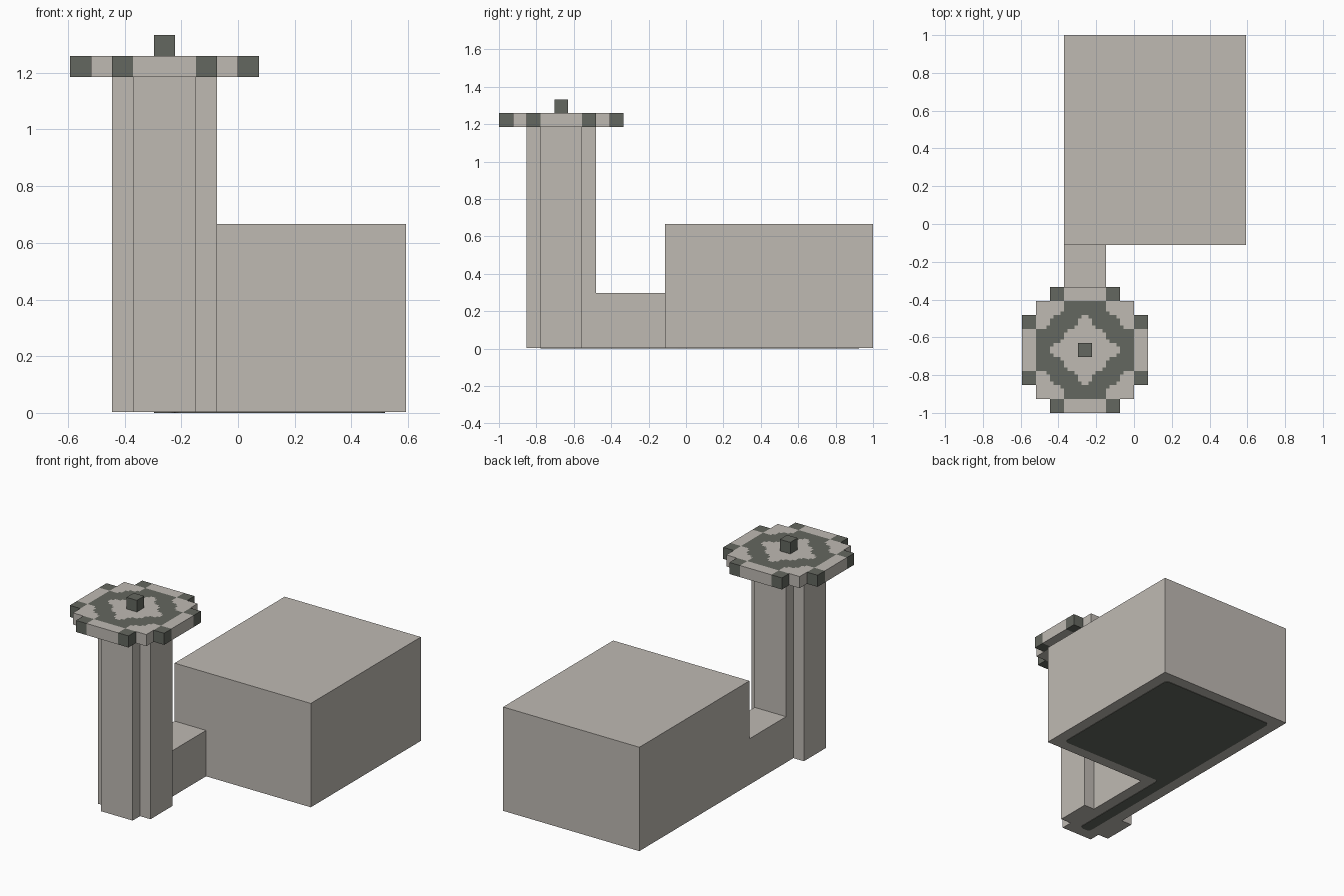
import bpy
import bmesh
from math import floor
from mathutils import Vector

if "Cube" in bpy.data.objects:
    bpy.data.objects.remove(bpy.data.objects["Cube"], do_unlink=True)

U = 2 / 27          # one building block
BASE = 0.003        # walls start just above the floor panel
SUB = 4             # paint steps per block on the tower cap


def make_material(name, rgb):
    mat = bpy.data.materials.new(name)
    mat.use_nodes = True
    color = (*rgb, 1)
    mat.diffuse_color = color
    mat.node_tree.nodes["Principled BSDF"].inputs["Base Color"].default_value = color
    return mat


stone = make_material("pale stone", (0.52, 0.49, 0.45))
slate = make_material("dark slate", (0.127, 0.136, 0.115))


def finish(name, bm, mats):
    bmesh.ops.recalc_face_normals(bm, faces=bm.faces[:])
    mesh = bpy.data.meshes.new(name)
    bm.to_mesh(mesh)
    bm.free()
    for mat in mats:
        mesh.materials.append(mat)
    obj = bpy.data.objects.new(name, mesh)
    bpy.context.collection.objects.link(obj)
    return obj


def raise_faces(bm, height):
    out = bmesh.ops.extrude_face_region(bm, geom=bm.faces[:])
    verts = [g for g in out["geom"] if isinstance(g, bmesh.types.BMVert)]
    bmesh.ops.translate(bm, verts=verts, vec=(0, 0, height))


def prism(name, outline, z0, z1, mat, rounding=0):
    """Extrude an outline given in blocks between two heights."""
    bm = bmesh.new()
    bm.faces.new([bm.verts.new((x * U, y * U, z0)) for x, y in outline])
    if rounding:
        bmesh.ops.bevel(bm, geom=bm.verts[:], offset=rounding, segments=3,
                        profile=0.5, affect='VERTICES')
    raise_faces(bm, z1 - z0)
    return finish(name, bm, [mat])


def rect(x0, x1, y0, y1):
    return [(x0, y0), (x1, y0), (x1, y1), (x0, y1)]


# Main hall and the low passage leading to the tower
prism("main_hall", rect(-5, 8, -1.5, 13.5), BASE, 9 * U, stone)
prism("passage", rect(-5, -2, -6.5, -1.5), BASE, 4 * U, stone)

# Tower shaft: square with notched corners
CX, CY = -3.5, -9
quarter = [(2.5, -1.5), (2.5, 1.5), (1.5, 1.5)]
shaft = []
for turn in range(4):
    for x, y in quarter:
        for _ in range(turn):
            x, y = -y, x
        shaft.append((CX + x, CY + y))
prism("tower_shaft", shaft, BASE, 16 * U, stone)

# Dark floor panel following the inside of hall and passage
floor_outline = [(-4, -10.5), (-3, -10.5), (-3, -0.5), (7, -0.5), (7, 12.5), (-4, 12.5)]
prism("floor_panel", floor_outline, 0, 0.004, slate, rounding=0.025)


# Tower cap pattern: cells counted from the centre, symmetric in all quarters
RING = {(0, 3), (1, 3), (1, 2), (2, 2)}
STUDS = {(2, 4)}


def cell_dark(i, j):
    key = tuple(sorted((abs(i), abs(j))))
    return key in RING or key in STUDS


def in_cap(i, j):
    return abs(i) + abs(j) <= 6


def paint_dark(x, y):
    """Dark or pale at a point, with softened corners inside the rim."""
    i, j = floor(x + 0.5), floor(y + 0.5)
    if max(abs(i), abs(j)) >= 4:
        return cell_dark(i, j)
    a, b = floor(x), floor(y)
    u, v = x - a, y - b
    low = cell_dark(a, b) * (1 - u) + cell_dark(a + 1, b) * u
    high = cell_dark(a, b + 1) * (1 - u) + cell_dark(a + 1, b + 1) * u
    return low * (1 - v) + high * v > 0.5


# Tower cap: stepped disc with painted ring and rim studs
bm = bmesh.new()
bmesh.ops.create_grid(bm, x_segments=9 * SUB, y_segments=9 * SUB, size=4.5)
outside = []
for face in bm.faces:
    c = face.calc_center_median()
    if not in_cap(floor(c.x + 0.5), floor(c.y + 0.5)):
        outside.append(face)
bmesh.ops.delete(bm, geom=outside, context='FACES')
raise_faces(bm, 1)
bmesh.ops.recalc_face_normals(bm, faces=bm.faces[:])
for face in bm.faces:
    p = face.calc_center_median() - face.normal * 0.1
    face.material_index = int(paint_dark(p.x, p.y))
bmesh.ops.scale(bm, verts=bm.verts[:], vec=(U, U, U))
bmesh.ops.translate(bm, verts=bm.verts[:], vec=Vector((CX, CY, 16)) * U)
finish("tower_cap", bm, [stone, slate])

# Small block on top of the cap
prism("cap_finial", rect(CX - 0.5, CX + 0.5, CY - 0.5, CY + 0.5), 17 * U, 18 * U, slate)
